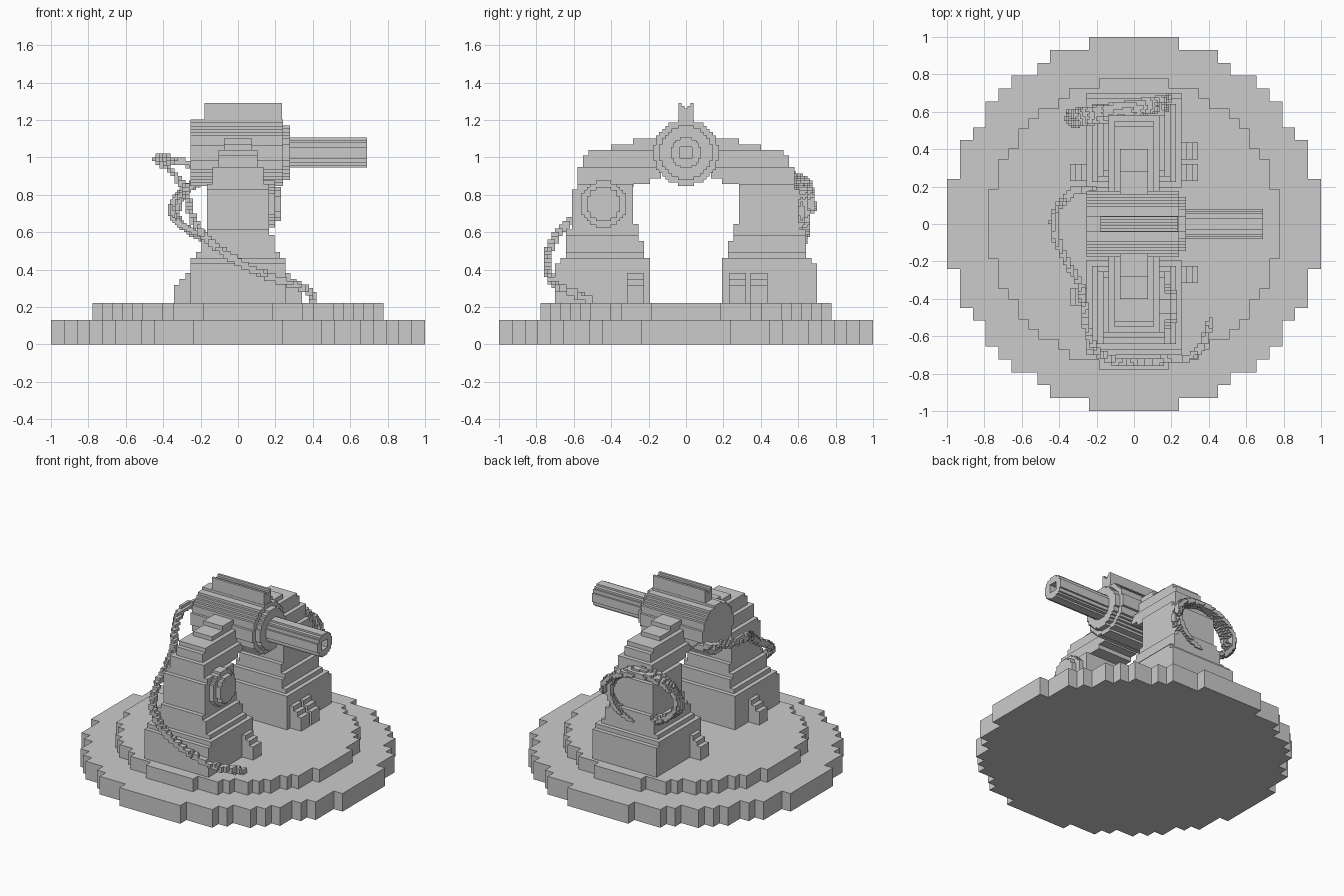
import bpy, math
from mathutils import Vector

if "Cube" in bpy.data.objects:
    bpy.data.objects.remove(bpy.data.objects["Cube"])

DIRS = [((1, 0, 0), ((1, 0, 0), (1, 1, 0), (1, 1, 1), (1, 0, 1))),
        ((-1, 0, 0), ((0, 0, 0), (0, 0, 1), (0, 1, 1), (0, 1, 0))),
        ((0, 1, 0), ((0, 1, 0), (0, 1, 1), (1, 1, 1), (1, 1, 0))),
        ((0, -1, 0), ((0, 0, 0), (1, 0, 0), (1, 0, 1), (0, 0, 1))),
        ((0, 0, 1), ((0, 0, 1), (1, 0, 1), (1, 1, 1), (0, 1, 1))),
        ((0, 0, -1), ((0, 0, 0), (0, 1, 0), (1, 1, 0), (1, 0, 0)))]


def build(name, cells, origin, size):
    """Skin a set of integer grid cells with their exposed faces."""
    index, verts, faces = {}, [], []
    for c in sorted(cells):
        for d, corners in DIRS:
            if tuple(a + b for a, b in zip(c, d)) in cells:
                continue
            face = []
            for k in corners:
                p = tuple(a + b for a, b in zip(c, k))
                if p not in index:
                    index[p] = len(verts)
                    verts.append([o + a * s for o, a, s in zip(origin, p, size)])
                face.append(index[p])
            faces.append(face)
    mesh = bpy.data.meshes.new(name)
    mesh.from_pydata(verts, [], faces)
    ob = bpy.data.objects.new(name, mesh)
    bpy.context.collection.objects.link(ob)
    return ob


def solid(name, lo, hi, n, inside):
    """Fill a box of n cells wherever the test is true."""
    size = [(b - a) / m for a, b, m in zip(lo, hi, n)]
    cells = {(i, j, k) for i in range(n[0]) for j in range(n[1]) for k in range(n[2])
             if inside(*[a + (t + .5) * s for a, t, s in zip(lo, (i, j, k), size)])}
    return build(name, cells, lo, size)


def tube(name, pts, radius, cell):
    """Blocky hose along a list of close points."""
    cells, r = set(), math.ceil(radius / cell) + 1
    for p in pts:
        b = [math.floor(v / cell) for v in p]
        for i in range(-r, r + 1):
            for j in range(-r, r + 1):
                for k in range(-r, r + 1):
                    c = (b[0] + i, b[1] + j, b[2] + k)
                    if (Vector([(v + .5) * cell for v in c]) - p).length <= radius:
                        cells.add(c)
    return build(name, cells, (0, 0, 0), (cell,) * 3)


def smooth_path(ctrl, steps=24):
    """Catmull-Rom samples through control points."""
    c = [Vector(p) for p in ctrl]
    c = [2 * c[0] - c[1]] + c + [2 * c[-1] - c[-2]]
    out = []
    for a, b, d, e in zip(c, c[1:], c[2:], c[3:]):
        for s in range(steps):
            t = s / steps
            out.append(.5 * (2 * b + (d - a) * t + (2 * a - 5 * b + 4 * d - e) * t * t
                             + (3 * b - a - 3 * d + e) * t ** 3))
    return out


def lerp(table, z):
    for (z0, v0), (z1, v1) in zip(table, table[1:]):
        if z <= z1:
            return v0 + (v1 - v0) * max(0, z - z0) / (z1 - z0)
    return table[-1][1]


# round stepped base
for name, r, z0, z1 in (("base_disc", 1, 0, .13), ("upper_disc", .778, .13, .222)):
    solid(name, (-r, -r, z0), (r, r, z1), (29, 29, 1),
          lambda x, y, z: x * x + y * y <= .98 * r * r)

# two support pillars that curve in to hold the body
OUTER = [(.22, .69), (.43, .685), (.51, .635), (.7, .615), (.9, .585),
         (1.0, .54), (1.03, .5), (1.07, .34), (1.11, .2)]
INNER = [(.22, .185), (.42, .19), (.57, .25), (.7, .28), (.86, .275), (.885, .13), (1.1, .13)]
HALF = [(.22, .25), (.44, .25), (.52, .20), (.65, .165), (.86, .15), (.98, .115), (1.1, .06)]
for name, s in (("front_pillar", -1), ("back_pillar", 1)):
    solid(name, (-.255, -.7, .22), (.255, .7, 1.1), (17, 47, 29),
          lambda x, y, z: lerp(INNER, z) < y * s < lerp(OUTER, z) and abs(x) < lerp(HALF, z))

# stepped buttress feet beside the pillars
for n, (s, y) in enumerate(((1, .39), (1, .275), (1, -.27), (-1, -.39), (-1, .275))):
    x0, x1 = sorted((s * .22, s * .342))
    solid(f"foot_{n + 1}", (x0, y - .046, .22), (x1, y + .046, .415), (4, 3, 6),
          lambda x, yy, z: z < .45 - (abs(x) - .22) * 1.35)

# round cover on the front pillar
solid("pillar_cover", (.13, -.56, .625), (.23, -.32, .875), (3, 15, 15),
      lambda x, y, z: math.hypot(y + .44, z - .75) < .123 - (.03 if x > .2 else 0))

# body, collar and hollow tube, all along x
CZ = 1.025
for name, x0, x1, r, hole, n in (("body", -.255, .24, .177, 0, 21),
                                 ("collar", .24, .278, .145, 0, 17),
                                 ("barrel", .278, .69, .08, .036, 13)):
    solid(name, (x0, -r, CZ - r), (x1, r, CZ + r), (10, n, n),
          lambda x, y, z: math.hypot(y, z - CZ) < r * .99
          and (math.hypot(y, z - CZ) > hole or x < .5))

# notched sight rail
solid("sight_rail", (-.18, -.04, 1.17), (.235, .04, 1.29), (1, 5, 8),
      lambda x, y, z: z < 1.255 + abs(y) * 1.0)

# hose from the body down round the front pillar
tube("hose", smooth_path([(-.22, .19, .95), (-.33, .17, .985), (-.42, .06, .99),
                          (-.42, -.06, .985), (-.36, -.2, .93), (-.29, -.32, .85),
                          (-.265, -.45, .76), (-.24, -.6, .67), (-.17, -.7, .57),
                          (-.03, -.745, .46), (.15, -.73, .37), (.3, -.71, .32),
                          (.37, -.64, .29), (.405, -.52, .24)]), .021, .02)

# coiled hose hung on the back pillar
coil = []
for i in range(361):
    t = i / 360
    a = math.tau * 2.5 * t
    coil.append(Vector((-.07 - (.255 - .03 * math.sin(a * .8)) * math.cos(a),
                        .605 + .035 * math.cos(a + math.pi) + .07 * (t - .5),
                        .725 + (.165 + .015 * math.cos(a * .6)) * math.sin(a))))
tube("coiled_hose", coil, .021, .0125)
